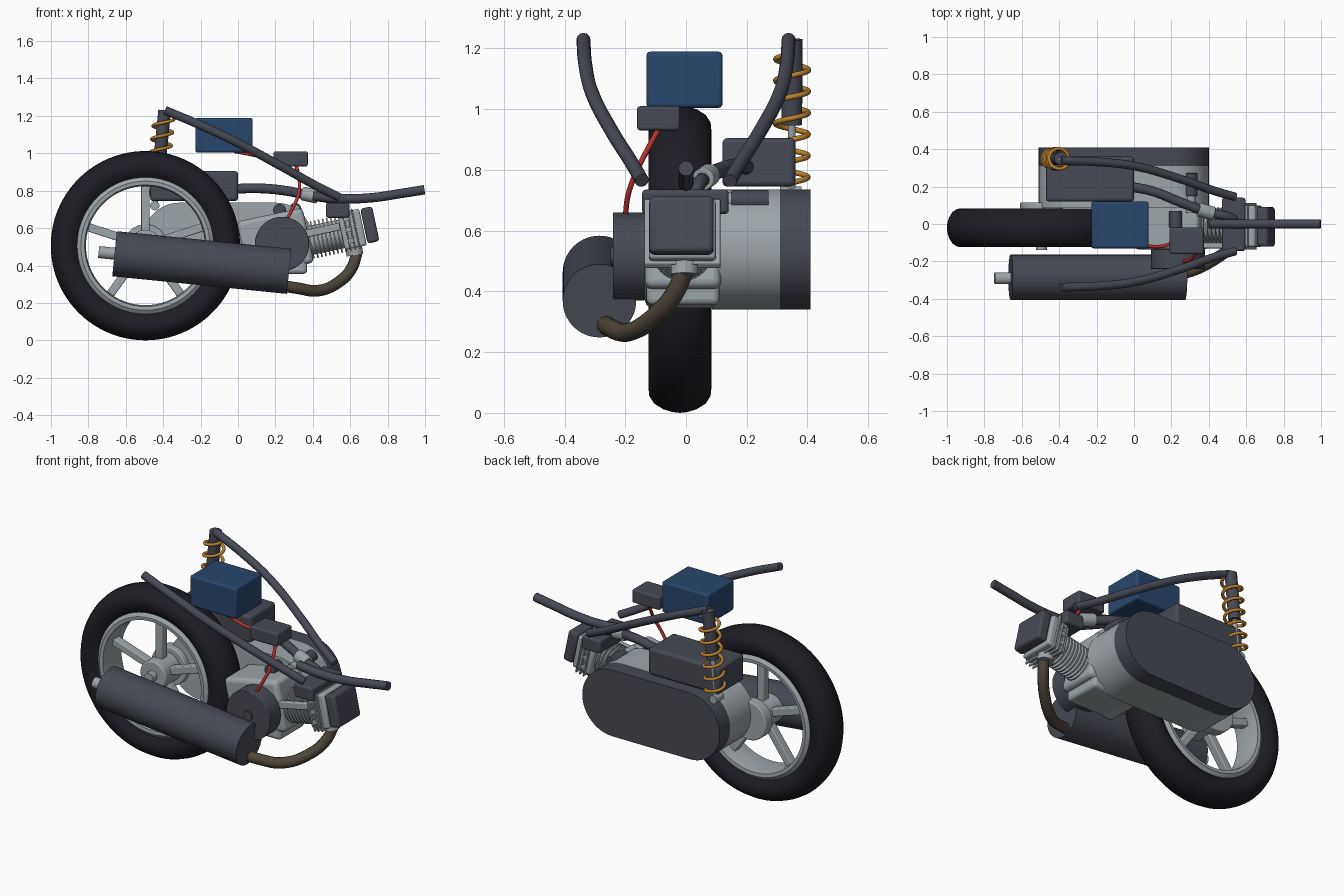
import bpy, bmesh, math
from mathutils import Vector, Matrix

cube = bpy.data.objects.get("Cube")
if cube:
    bpy.data.objects.remove(cube, do_unlink=True)


def material(name, r, g, b):
    m = bpy.data.materials.new(name)
    m.use_nodes = True
    m.diffuse_color = (r, g, b, 1)
    m.node_tree.nodes["Principled BSDF"].inputs["Base Color"].default_value = (r, g, b, 1)
    return m


RUBBER = material("black rubber", .013, .012, .018)
DARK = material("dark grey", .062, .067, .088)
METAL = material("light metal", .34, .38, .40)
BLUE = material("battery blue", .022, .062, .15)
ORANGE = material("spring orange", .50, .22, .03)
RED = material("wire red", .50, .03, .03)
BROWN = material("exhaust brown", .075, .06, .042)


def add(name, bm, mat, bevel=0):
    bmesh.ops.recalc_face_normals(bm, faces=bm.faces)
    mesh = bpy.data.meshes.new(name)
    bm.to_mesh(mesh)
    bm.free()
    mesh.materials.append(mat)
    return finish(name, mesh, bevel)


def finish(name, mesh, bevel=0):
    ob = bpy.data.objects.new(name, mesh)
    bpy.context.collection.objects.link(ob)
    if bevel:
        mod = ob.modifiers.new("edge", "BEVEL")
        mod.width, mod.segments = bevel, 3
        mod.limit_method = 'ANGLE'
    bpy.ops.object.select_all(action='DESELECT')
    ob.select_set(True)
    bpy.context.view_layer.objects.active = ob
    bpy.ops.object.shade_smooth_by_angle(angle=math.radians(35))
    return ob


def box(name, mat, centre, size, bevel=.01, tilt=0):
    bm = bmesh.new()
    bmesh.ops.create_cube(bm, size=1)
    bm.transform(Matrix.Translation(centre) @ Matrix.Rotation(-tilt, 4, 'Y')
                 @ Matrix.Diagonal((*size, 1)))
    return add(name, bm, mat, bevel)


def cyl(name, mat, a, b, r, r2=None, sides=40, bevel=0):
    a, b = Vector(a), Vector(b)
    bm = bmesh.new()
    bmesh.ops.create_cone(bm, cap_ends=True, segments=sides, radius1=r,
                          radius2=r if r2 is None else r2, depth=(b - a).length)
    turn = Vector((0, 0, 1)).rotation_difference(b - a).to_matrix().to_4x4()
    bm.transform(Matrix.Translation((a + b) / 2) @ turn)
    return add(name, bm, mat, bevel)


def tube(name, mat, points, r, smooth=True):
    cu = bpy.data.curves.new(name, 'CURVE')
    cu.dimensions = '3D'
    cu.bevel_depth, cu.bevel_resolution = r, 4
    cu.use_fill_caps = True
    cu.resolution_u = 10
    sp = cu.splines.new('BEZIER' if smooth else 'POLY')
    pts = sp.bezier_points if smooth else sp.points
    pts.add(len(points) - 1)
    for p, co in zip(pts, points):
        if smooth:
            p.co = co
            p.handle_left_type = p.handle_right_type = 'AUTO'
        else:
            p.co = (*co, 1)
    tmp = bpy.data.objects.new(name + " path", cu)
    bpy.context.collection.objects.link(tmp)
    deps = bpy.context.evaluated_depsgraph_get()
    mesh = bpy.data.meshes.new_from_object(tmp.evaluated_get(deps))
    bpy.data.objects.remove(tmp, do_unlink=True)
    mesh.materials.clear()
    mesh.materials.append(mat)
    return finish(name, mesh)


def ring(name, mat, profile, centre, steps=72):
    # closed (radius, y) profile turned about the wheel axle
    bm = bmesh.new()
    rows = []
    for i in range(steps):
        a = math.tau * i / steps
        rows.append([bm.verts.new((centre[0] + r * math.cos(a), centre[1] + y,
                                   centre[2] + r * math.sin(a))) for r, y in profile])
    n = len(profile)
    for i in range(steps):
        p, q = rows[i], rows[(i + 1) % steps]
        for j in range(n):
            k = (j + 1) % n
            bm.faces.new((p[j], p[k], q[k], q[j]))
    return add(name, bm, mat)


def stadium(name, mat, x0, x1, z, r, y0, y1, bevel=0):
    bm = bmesh.new()
    vs = []
    for cx, start in ((x1, -90), (x0, 90)):
        for i in range(25):
            a = math.radians(start + i * 7.5)
            vs.append(bm.verts.new((cx + r * math.cos(a), y0, z + r * math.sin(a))))
    out = bmesh.ops.extrude_face_region(bm, geom=[bm.faces.new(vs)])
    moved = [v for v in out["geom"] if isinstance(v, bmesh.types.BMVert)]
    bmesh.ops.translate(bm, verts=moved, vec=(0, y1 - y0, 0))
    return add(name, bm, mat, bevel)


# Wheel: tyre, rim, spokes and hub
W = Vector((-.495, -.02, .506))
half = [(.36, .07), (.385, .092), (.42, .104), (.45, .101), (.475, .085), (.494, .055), (.503, .025)]
ring("tyre", RUBBER, half + [(.506, 0)] + [(r, -y) for r, y in reversed(half)], W, 96)
lip = [(.318, .04), (.325, .088), (.345, .09), (.365, .075)]
ring("rim", METAL, lip + [(r, -y) for r, y in reversed(lip)], W)
for i in range(5):
    a = math.radians(90 + 72 * i)
    d = Vector((math.cos(a), 0, math.sin(a)))
    box(f"spoke_{i + 1}", METAL, W + d * .2, (.26, .05, .045), .006, a)
cyl("wheel_hub", METAL, (W.x, -.1, W.z), (W.x, .05, W.z), .085, bevel=.008)
cyl("hub_flange", METAL, (W.x, .05, W.z), (W.x, .115, W.z), .115, bevel=.006)
cyl("axle", METAL, (W.x, -.14, W.z), (W.x, -.09, W.z), .03, sides=20)

# Transmission case and cover
stadium("transmission_case", METAL, -.312, .202, .538, .198, .085, .31)
stadium("transmission_cover", DARK, -.312, .202, .538, .198, .31, .41)

# Silencer and exhaust pipe
cyl("silencer", DARK, (-.66, -.285, .463), (.273, -.285, .369), .121, sides=56)
cyl("silencer_tip", METAL, (-.745, -.29, .472), (-.65, -.29, .462), .032)
tube("exhaust_pipe", BROWN, [(.22, -.27, .295), (.31, -.25, .28), (.43, -.19, .266),
                             (.55, -.1, .32), (.61, -.04, .39), (.635, -.005, .465)], .031)

# Crankcase with the fan cover on its right side
TILT = math.radians(12)
box("crankcase", METAL, (.2, -.01, .525), (.36, .25, .3), .025, TILT)
box("sump", METAL, (.23, -.01, .41), (.28, .24, .11), .02)
cyl("fan_cover", DARK, (.235, -.24, .515), (.235, -.135, .515), .145, sides=48, bevel=.004)
cyl("fan_cover_boss", DARK, (.235, -.248, .515), (.235, -.235, .515), .03, sides=24)


def eng(u, v=0, y=-.012):
    # point along the tilted cylinder axis
    return Vector((.25 + u * math.cos(TILT) - v * math.sin(TILT), y,
                   .505 + u * math.sin(TILT) + v * math.cos(TILT)))


# Finned barrel, head and rocker cover
cyl("barrel", METAL, eng(.08), eng(.34), .078)
for i in range(9):
    u = .135 + i * .022
    cyl(f"cooling_fin_{i + 1}", METAL, eng(u), eng(u + .008), .1)
box("pushrod_cover", METAL, eng(.2, .04, -.115), (.22, .03, .04), .006, TILT)
box("cylinder_head", METAL, eng(.37, .012), (.12, .22, .2), .012, TILT)
box("rocker_cover", DARK, eng(.468, .015, -.015), (.065, .212, .19), .016, TILT)
for y in (-.125, .1):
    for v in (-.06, 0, .06):
        cyl("head_bolt", METAL, eng(.35, v + .015, y - .012), eng(.35, v + .015, y + .012), .015, sides=6)
for u in (.34, .365, .39):
    box("head_fin", METAL, eng(u, .01), (.008, .25, .22), .002, TILT)
cyl("exhaust_flange", METAL, (.625, -.005, .455), (.615, -.005, .52), .045)

# Starter motor and breather
cyl("starter_motor", DARK, (.305, .15, .7), (.305, .272, .7), .034, bevel=.004)
cyl("starter_nose", METAL, (.305, .06, .7), (.305, .15, .7), .026)
cyl("breather", DARK, (.222, -.02, .695), (.222, .07, .695), .034, bevel=.004)

# Air box, intake hose and carburettor
box("air_box", DARK, (-.235, .24, .825), (.47, .24, .16), .016)
tube("intake_hose", DARK, [(-.02, .2, .81), (.1, .175, .813), (.24, .12, .802), (.37, .07, .778)], .026)
cyl("carburettor", METAL, (.345, .078, .785), (.425, .055, .768), .037, bevel=.005)
tube("intake_pipe", DARK, [(.42, .055, .768), (.5, .04, .75), (.57, .01, .68)], .024)

# Frame: crossbar, rear rails and front tube
box("frame_crossbar", DARK, (.533, -.002, .695), (.125, .285, .08), .012)
for side, s in (("left", 1), ("right", -1)):
    tube(f"{side}_frame_rail", DARK, [(-.39, s * .338, 1.23), (-.2, s * .332, 1.15), (0, s * .31, 1.055),
                                      (.25, s * .24, .92), (.42, s * .18, .825), (.54, s * .145, .765)], .023)
tube("front_tube", DARK, [(.4, 0, .772), (.55, 0, .757), (.72, 0, .763), (.87, 0, .785), (.997, 0, .805)], .025)

# Shock absorber with coil spring
LOW, TOP = Vector((-.445, .347, .70)), Vector((-.392, .35, 1.23))
cyl("shock_rod", METAL, LOW, TOP, .013, sides=20)
cyl("shock_body", DARK, LOW.lerp(TOP, .47), TOP, .034)
cyl("shock_foot", METAL, (LOW.x, .31, LOW.z + .02), (LOW.x, .38, LOW.z + .02), .025, sides=24)
coil = []
for i in range(6 * 24 + 1):
    a = math.tau * i / 24
    c = LOW.lerp(TOP, .11 + .8 * i / 144)
    coil.append(c + Vector((math.cos(a), math.sin(a), 0)) * .054)
tube("shock_spring", ORANGE, coil, .009, smooth=False)

# Battery, control box and wiring
box("battery", BLUE, (-.075, -.005, 1.097), (.307, .25, .185), .012)
box("control_box", DARK, (.282, -.09, .97), (.182, .142, .08), .01)
tube("battery_wire", RED, [(-.02, -.1, 1.01), (.06, -.115, .995), (.14, -.12, .978), (.21, -.1, .965)], .009)
tube("ignition_wire", RED, [(.31, -.09, .935), (.325, -.12, .88), (.325, -.165, .79),
                            (.3, -.19, .72), (.26, -.2, .645)], .009)
